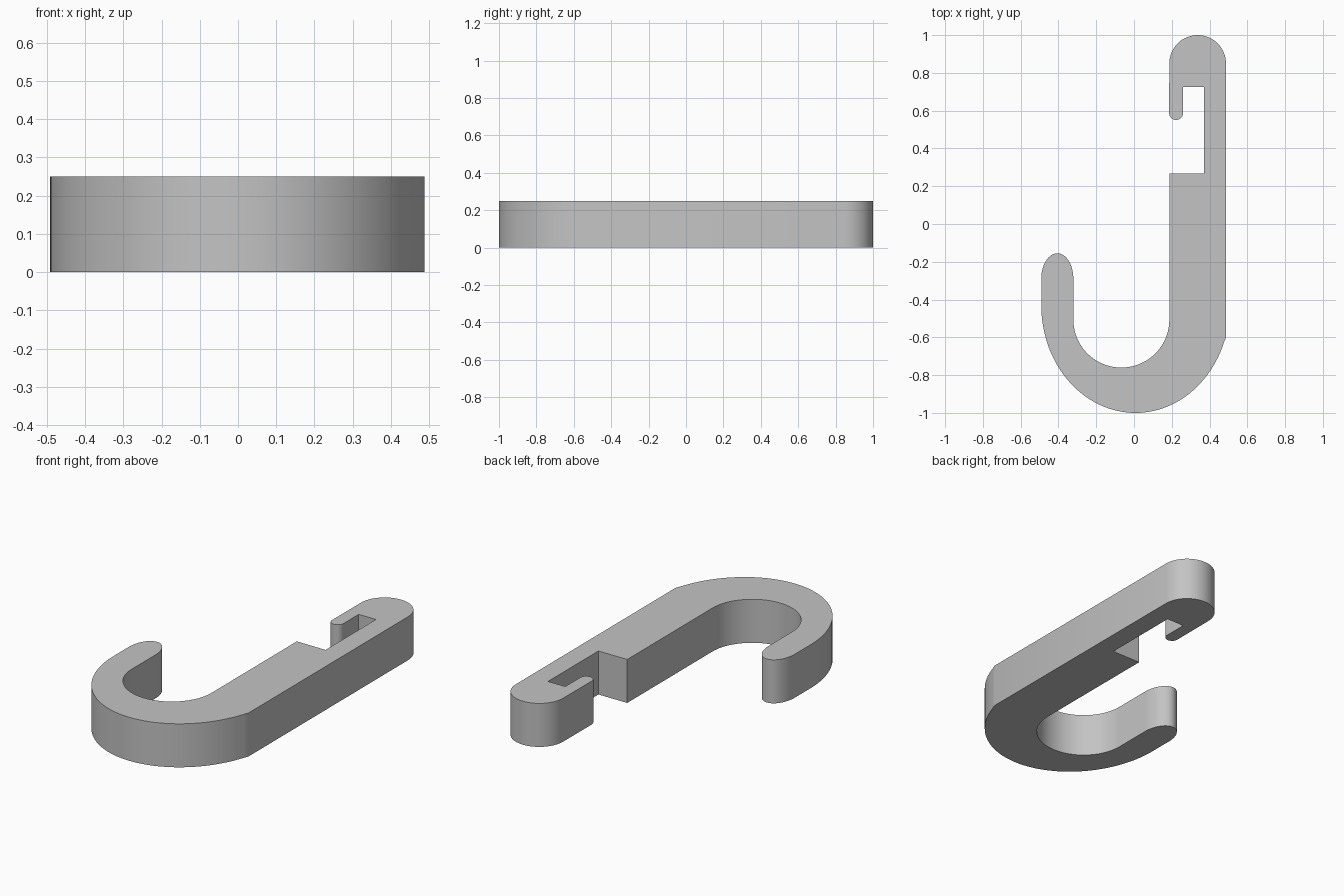
import bpy, bmesh
from math import radians, sin, cos

cube = bpy.data.objects.get("Cube")
if cube:
    bpy.data.objects.remove(cube, do_unlink=True)

THICKNESS = 0.25


def arc(cx, cy, rx, ry, start, end, steps):
    """Points along an elliptical arc, angles in degrees."""
    angles = [radians(start + (end - start) * i / steps) for i in range(steps + 1)]
    return [(cx + rx * cos(a), cy + ry * sin(a)) for a in angles]


# Plain grey plastic
grey = bpy.data.materials.new("grey plastic")
grey.use_nodes = True
colour = (0.55, 0.55, 0.55, 1)
grey.diffuse_color = colour
grey.node_tree.nodes["Principled BSDF"].inputs["Base Color"].default_value = colour

# Hook outline, counter-clockwise from the rounded top
outline = arc(0.337, 0.85, 0.15, 0.15, 0, 180, 32)            # rounded top end
outline += arc(0.223, 0.588, 0.037, 0.037, 180, 360, 20)      # small latch lip
outline += [(0.26, 0.725), (0.37, 0.725), (0.37, 0.267), (0.187, 0.267)]  # slot
outline += arc(-0.067, -0.507, 0.254, 0.253, 0, -180, 40)     # inside of the bend
outline += arc(-0.406, -0.29, 0.085, 0.135, 0, 180, 28)       # rounded hook tip
outline += arc(0.008, -0.43, 0.499, 0.57, 180, 342.6, 56)     # outside of the bend
outline[-1] = (0.487, outline[-1][1])

# Extrude the outline into a solid
bm = bmesh.new()
base = bm.faces.new([bm.verts.new((x, y, 0)) for x, y in outline])
result = bmesh.ops.extrude_face_region(bm, geom=[base], use_keep_orig=True)
top = [v for v in result["geom"] if isinstance(v, bmesh.types.BMVert)]
bmesh.ops.translate(bm, verts=top, vec=(0, 0, THICKNESS))
bmesh.ops.recalc_face_normals(bm, faces=bm.faces)

mesh = bpy.data.meshes.new("hook_body")
bm.to_mesh(mesh)
bm.free()
mesh.materials.append(grey)
hook = bpy.data.objects.new("hook_body", mesh)
bpy.context.collection.objects.link(hook)

# Smooth the rounded walls, keep the rims and slot corners crisp
bpy.ops.object.select_all(action="DESELECT")
hook.select_set(True)
bpy.context.view_layer.objects.active = hook
bpy.ops.object.shade_smooth_by_angle(angle=radians(30))
